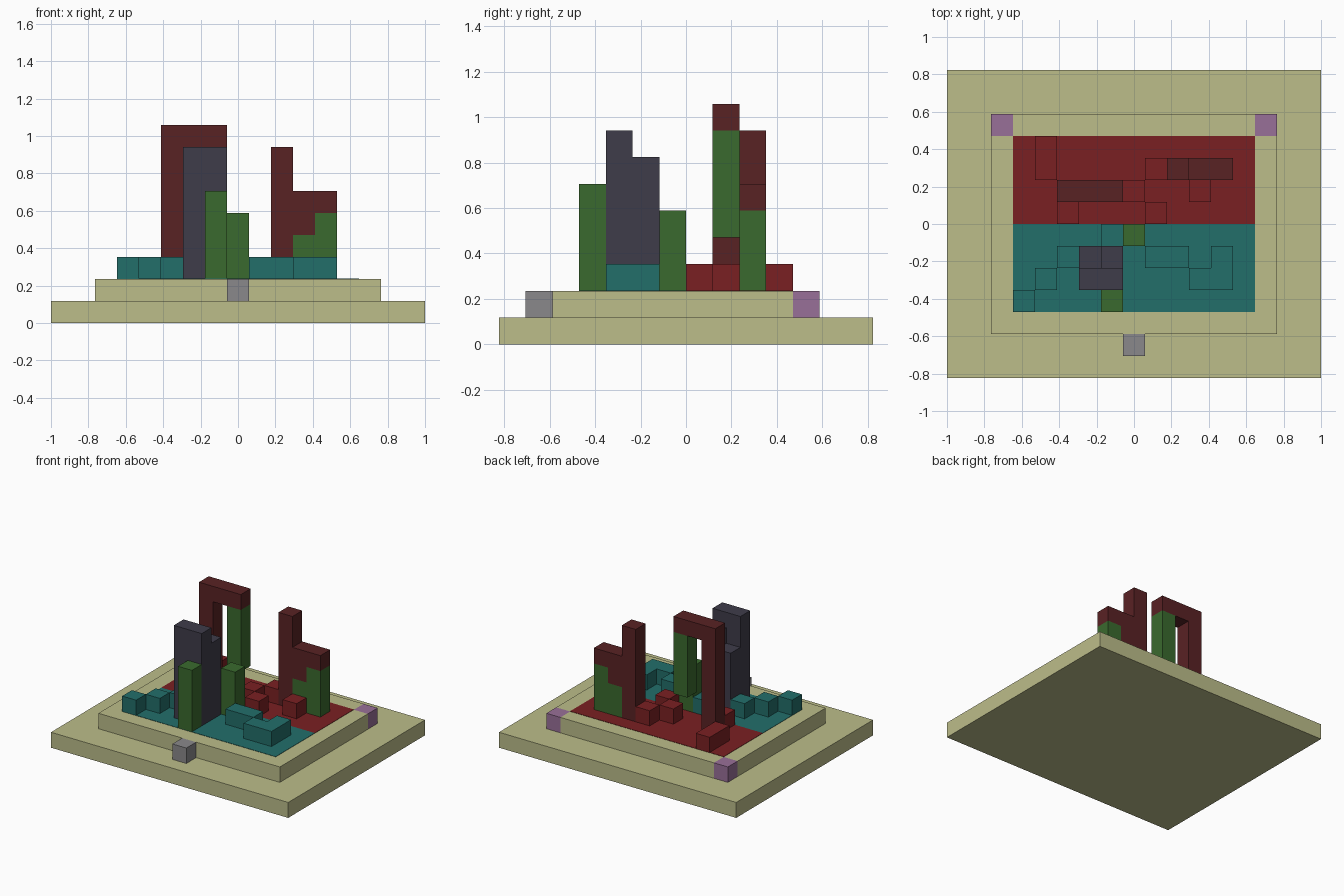
import bpy
import bmesh

U = 2 / 17  # edge length of one block

cube = bpy.data.objects.get("Cube")
if cube:
    bpy.data.objects.remove(cube, do_unlink=True)


def material(name, hexcode):
    values = [int(hexcode[i:i + 2], 16) / 255 for i in (0, 2, 4)]
    linear = [((v + 0.055) / 1.055) ** 2.4 if v > 0.04 else v / 12.92 for v in values]
    mat = bpy.data.materials.new(name)
    mat.use_nodes = True
    mat.diffuse_color = (*linear, 1)
    mat.node_tree.nodes["Principled BSDF"].inputs["Base Color"].default_value = (*linear, 1)
    return mat


SAND = material("sand", "bcbd8a")
RED = material("bright red", "7a2022")
MAROON = material("maroon", "592224")
TEAL = material("teal", "226e6a")
GREEN = material("moss green", "3a6a2e")
SLATE = material("slate", "3e3c4a")
GREY = material("grey", "8a898b")
PURPLE = material("purple", "997098")


def blocks(name, mat, *boxes):
    """Boxes as (x, y, z, width, depth, height) in blocks; x is the centre of the first column."""
    bm = bmesh.new()
    for x, y, z, w, d, h in boxes:
        made = bmesh.ops.create_cube(bm, size=1)["verts"]
        for v in made:
            v.co.x = (x - 0.5 + (v.co.x + 0.5) * w) * U
            v.co.y = (y + (v.co.y + 0.5) * d) * U
            v.co.z = (z + (v.co.z + 0.5) * h) * U
    mesh = bpy.data.meshes.new(name)
    bm.to_mesh(mesh)
    bm.free()
    mesh.materials.append(mat)
    obj = bpy.data.objects.new(name, mesh)
    bpy.context.collection.objects.link(obj)
    return obj


def low_blocks(name, mat, cells):
    blocks(name, mat, *[(x, y, 2, 1, 1, 1) for x, y in cells])


# Stepped base with corner and front markers
blocks("base_slab", SAND, (-8, -7, 0, 17, 14, 1))
blocks("upper_step", SAND, (-6, -5, 1, 13, 9, 1), (-5, 4, 1, 11, 1, 1))
blocks("back_corner_markers", PURPLE, (-6, 4, 1, 1, 1, 1), (6, 4, 1, 1, 1, 1))
blocks("front_marker", GREY, (0, -6, 1, 1, 1, 1))

# Painted floor halves
blocks("front_floor", TEAL, (-5, -4, 2, 11, 4, 0.02))
blocks("back_floor", RED, (-5, 0, 2, 11, 4, 0.02))

# Low scattered blocks
low_blocks("front_low_blocks", TEAL,
           [(-5, -4), (-4, -3), (-3, -2), (-1, -1), (1, -2), (2, -2), (3, -3), (4, -3), (4, -2)])
low_blocks("back_low_blocks", RED,
           [(-4, 2), (-4, 3), (-3, 0), (0, 1), (1, 0), (1, 2), (3, 1)])

# Slate tower and the two green pillars
blocks("slate_tower", SLATE, (-2, -3, 2, 2, 1, 6), (-1, -2, 2, 1, 1, 5), (-2, -2, 2, 1, 1, 4))
blocks("front_pillar", GREEN, (-1, -4, 2, 1, 1, 4))
blocks("middle_pillar", GREEN, (0, -1, 2, 1, 1, 3))

# Arch with a hanging green leg
blocks("arch_frame", MAROON, (-3, 1, 2, 1, 1, 7), (-2, 1, 8, 2, 1, 1))
blocks("arch_green_leg", GREEN, (-1, 1, 4, 1, 1, 4))

# Stepped tower with a green foot
blocks("stepped_tower", MAROON, (2, 2, 2, 1, 1, 6), (3, 2, 4, 1, 1, 2), (4, 2, 5, 1, 1, 1))
blocks("stepped_tower_foot", GREEN, (3, 2, 2, 1, 1, 2), (4, 2, 2, 1, 1, 3))
